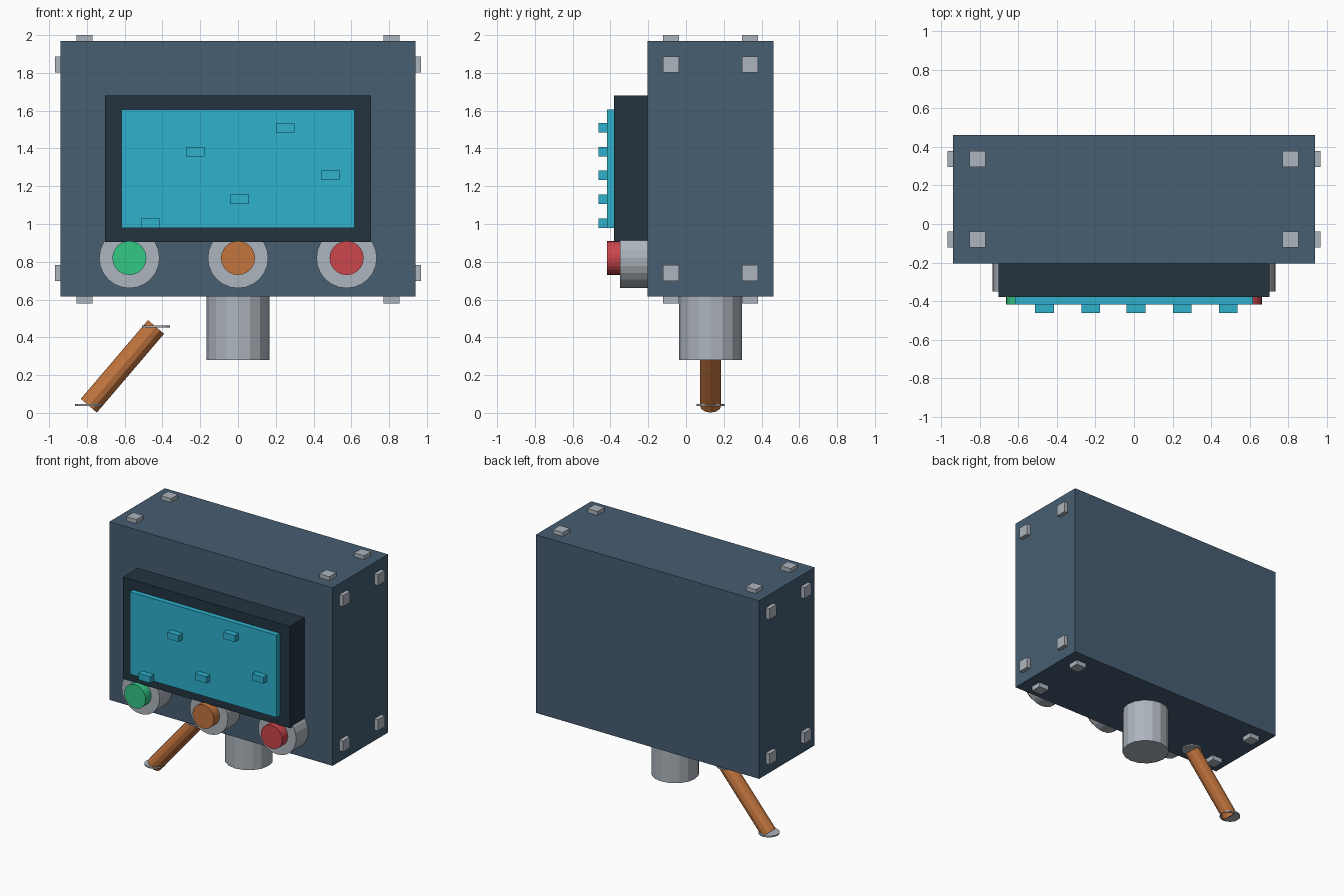
import bpy
from math import pi
from mathutils import Vector

cube = bpy.data.objects.get("Cube")
if cube:
    bpy.data.objects.remove(cube, do_unlink=True)


def material(name, srgb):
    lin = [((c / 255 + 0.055) / 1.055) ** 2.4 for c in srgb]
    mat = bpy.data.materials.new(name)
    mat.use_nodes = True
    mat.diffuse_color = (*lin, 1)
    mat.node_tree.nodes["Principled BSDF"].inputs["Base Color"].default_value = (*lin, 1)
    return mat


slate = material("slate blue", (70, 94, 114))
dark = material("dark slate", (36, 52, 64))
cyan = material("screen cyan", (46, 177, 205))
grey = material("light grey", (173, 181, 189))
copper = material("copper", (194, 117, 62))
green = material("green", (52, 199, 133))
red = material("red", (204, 70, 76))


def box(name, mat, x, y, z):
    """Box spanning the given (low, high) ranges."""
    spans = (x, y, z)
    bpy.ops.mesh.primitive_cube_add(size=1, location=[(a + b) / 2 for a, b in spans])
    ob = bpy.context.object
    ob.name = name
    ob.scale = [b - a for a, b in spans]
    ob.data.materials.append(mat)
    return ob


def around(centre, size):
    return (centre - size / 2, centre + size / 2)


def rod(name, mat, start, end, radius, sides):
    """Flat-faced cylinder between two points."""
    start, end = Vector(start), Vector(end)
    axis = end - start
    bpy.ops.mesh.primitive_cylinder_add(
        vertices=sides, radius=radius, depth=axis.length, location=(start + end) / 2,
        rotation=axis.to_track_quat("Z", "Y").to_euler())
    ob = bpy.context.object
    ob.name = name
    ob.data.materials.append(mat)
    return ob


# Main housing
MID_Y = 0.13
box("housing", slate, (-0.94, 0.94), (-0.204, 0.463), (0.615, 1.97))

# Bolt pads near the corners of the sides, top and bottom
PAD = 0.084
for y in (-0.08, 0.338):
    for side in (-1, 1):
        for z in (0.74, 1.845):
            box("side_bolt", grey, around(side * 0.95, 0.04), around(y, PAD), around(z, PAD))
        for z in (0.6, 1.98):
            box("end_bolt", grey, around(side * 0.813, PAD), around(y, PAD), around(z, 0.04))

# Display: bezel, screen and raised blips
box("display_bezel", dark, (-0.703, 0.703), (-0.38, -0.2), (0.905, 1.68))
box("screen", cyan, (-0.618, 0.618), (-0.418, -0.37), (0.978, 1.605))
for i, x in enumerate((-0.465, 0.01, 0.49, -0.225, 0.25)):
    box("screen_blip", cyan, around(x, 0.097), (-0.463, -0.41), around(1.005 + i * 0.126, 0.05))

# Push buttons on round collars
for x, mat in ((-0.575, green), (0, copper), (0.575, red)):
    rod("button_collar", grey, (x, -0.2, 0.82), (x, -0.35, 0.82), 0.16, 24)
    rod("button", mat, (x, -0.34, 0.82), (x, -0.418, 0.82), 0.09, 24)

# Outlet pipe under the housing
rod("outlet_pipe", grey, (0, MID_Y, 0.28), (0, MID_Y, 0.63), 0.166, 16)

# Slanted lever with a thin disc at each end
low, high = (-0.79, MID_Y, 0.038), (-0.434, MID_Y, 0.455)
rod("lever", copper, low, high, 0.056, 12)
for x, y, z in (low, high):
    rod("lever_disc", grey, (x, y, z - 0.002), (x, y, z + 0.008), 0.074, 16)
